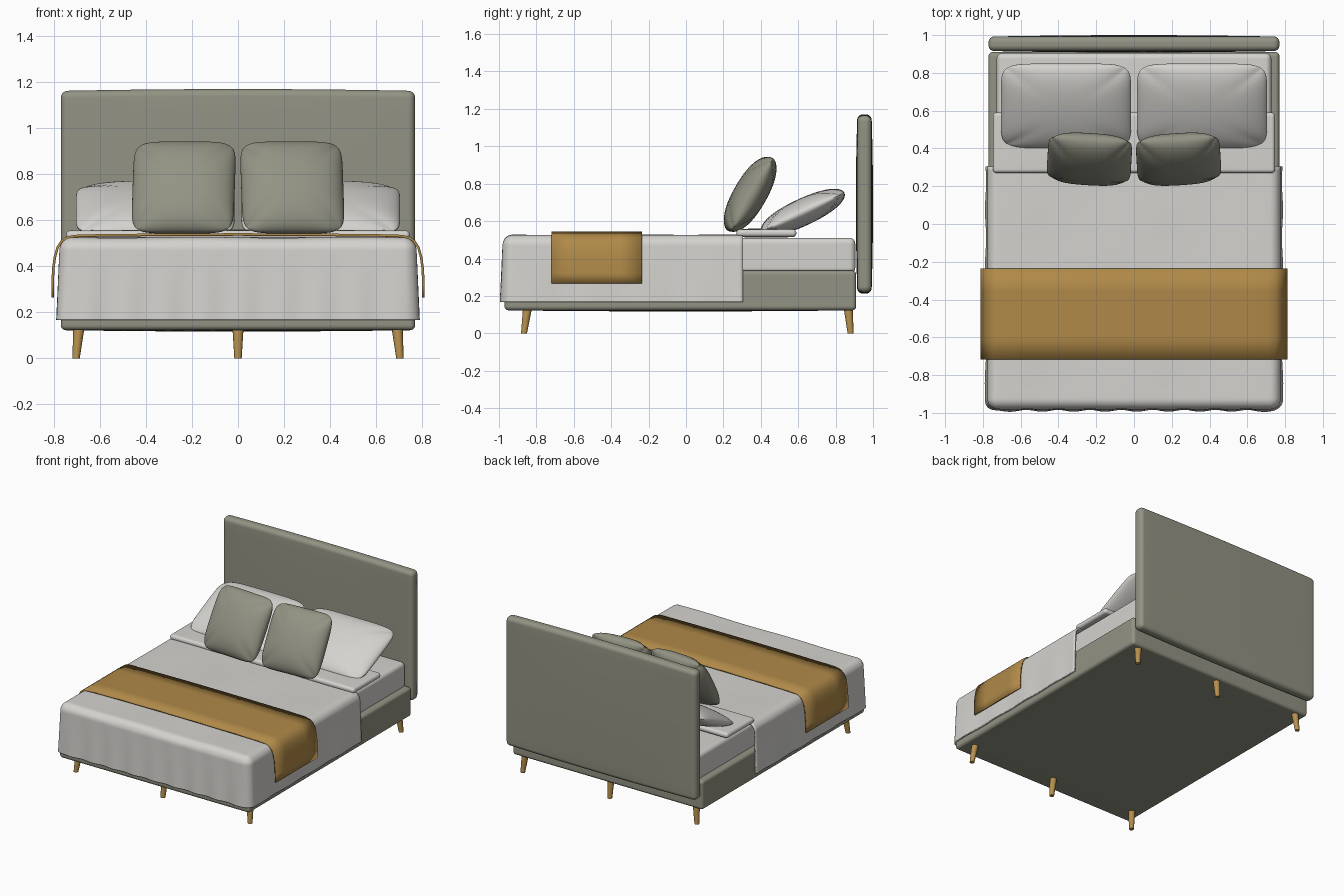
import bpy, bmesh, math
from mathutils import Matrix, Vector

if "Cube" in bpy.data.objects:
    bpy.data.objects.remove(bpy.data.objects["Cube"])


def material(name, col):
    m = bpy.data.materials.new(name)
    m.diffuse_color = (*col, 1)
    m.use_nodes = True
    m.node_tree.nodes["Principled BSDF"].inputs["Base Color"].default_value = m.diffuse_color
    return m


SAGE = material("sage upholstery", (0.29, 0.29, 0.23))
WHITE = material("white linen", (0.66, 0.65, 0.62))
MUSTARD = material("mustard throw", (0.43, 0.25, 0.065))
WOOD = material("warm wood", (0.47, 0.28, 0.075))


def finish(name, bm, mat):
    me = bpy.data.meshes.new(name)
    bm.to_mesh(me)
    bm.free()
    me.materials.append(mat)
    ob = bpy.data.objects.new(name, me)
    bpy.context.collection.objects.link(ob)
    return ob


def round_box(lo, hi, r, n=26, k=5):
    """Box with evenly rounded edges; k segments in each rounded border."""
    bm = bmesh.new()
    bmesh.ops.create_cube(bm, size=2)
    bmesh.ops.subdivide_edges(bm, edges=bm.edges[:], cuts=n - 1, use_grid_fill=True)
    tabs = []
    for a, b in zip(lo, hi):
        e = [r * (1 - math.tan(math.pi / 4 * (1 - i / k))) for i in range(k)]
        mid = [a + r + (b - a - 2 * r) * i / (n - 2 * k) for i in range(n - 2 * k + 1)]
        tabs.append([a + t for t in e] + mid + [b - t for t in reversed(e)])
    for v in bm.verts:
        p = Vector([tabs[i][round((v.co[i] + 1) / 2 * n)] for i in range(3)])
        q = Vector([min(max(p[i], lo[i] + r), hi[i] - r) for i in range(3)])
        d = p - q
        v.co = q + d.normalized() * r if d.length > 1e-7 else q
    bmesh.ops.remove_doubles(bm, verts=bm.verts, dist=1e-5)
    return bm


def bulge(bm, lo, hi, amt, axes):
    """Puff the chosen axes outward toward the middle of each face."""
    c = [(a + b) / 2 for a, b in zip(lo, hi)]
    h = [(b - a) / 2 for a, b in zip(lo, hi)]
    for v in bm.verts:
        s = [(v.co[i] - c[i]) / h[i] for i in range(3)]
        for i in axes:
            f = 1
            for j in range(3):
                if j != i:
                    f *= max(0, 1 - s[j] ** 2) if h[j] > 0.1 else 1
            v.co[i] += amt * s[i] * f


def puffed(name, lo, hi, r, mat, amt=0, axes=()):
    bm = round_box(lo, hi, r)
    bulge(bm, lo, hi, amt, axes)
    return finish(name, bm, mat)


def pillow(name, size, thick, loc, tilt, yaw, mat, n=28, p=7):
    bm = bmesh.new()
    s = [math.sin(math.pi * (i / n - 0.5)) for i in range(n + 1)]
    for side in (1, -1):
        rows = []
        for v in s:
            row = []
            for u in s:
                m = max(abs(u), abs(v))
                q = (abs(u) ** p + abs(v) ** p) ** (1 / p)
                f = m / q if q > 1e-6 else 1
                z = math.sqrt(max(0, (1 - abs(u) ** 2.5) * (1 - abs(v) ** 2.3)))
                row.append(bm.verts.new((u * f * size[0] / 2, v * f * size[1] / 2,
                                         side * z * thick / 2)))
            rows.append(row)
        for j in range(n):
            for i in range(n):
                q = [rows[j][i], rows[j][i + 1], rows[j + 1][i + 1], rows[j + 1][i]]
                bm.faces.new(q if side > 0 else q[::-1])
    bmesh.ops.remove_doubles(bm, verts=bm.verts, dist=1e-5)
    bm.transform(Matrix.Translation(loc) @ Matrix.Rotation(math.radians(yaw), 4, 'Z')
                 @ Matrix.Rotation(math.radians(tilt), 4, 'X'))
    return finish(name, bm, mat)


# Upholstered frame and mattress
puffed("headboard", (-0.77, 0.916, 0.22), (0.77, 0.992, 1.163), 0.03, SAGE, 0.008, (1, 2))
puffed("bed_base", (-0.77, -0.97, 0.123), (0.77, 0.91, 0.335), 0.022, SAGE, 0.006, (2,))
puffed("mattress", (-0.727, -0.95, 0.32), (0.727, 0.905, 0.51), 0.03, WHITE)

# Duvet: open shell draped over front and sides, wavy toward the hem
R = 0.055
bm = round_box((-0.775, -0.98, 0.168 - R), (0.775, 0.305 + R, 0.526), R, n=70)
dead = [f for f in bm.faces if f.calc_center_median().z < 0.167
        or f.calc_center_median().y > 0.306]
bmesh.ops.delete(bm, geom=dead, context='FACES')
for v in bm.verts:
    x, y, z = v.co
    w = min(max((0.5 - z) / 0.33, 0), 1)
    corner = max(0, (abs(x) - 0.6) / 0.175) * max(0, (-y - 0.8) / 0.18)
    v.co.x += x / 0.775 * w * (0.011 + 0.003 * math.sin(y * 21) + 0.006 * corner)
    if y < -0.9:
        v.co.y -= w * (0.009 + 0.005 * math.sin(x * 38 + 1) + 0.003 * corner)
    v.co.z += 0.002 * math.sin(x * 9) * math.sin(y * 8) if z > 0.5 else 0
duvet = finish("duvet", bm, WHITE)
mod = duvet.modifiers.new("thickness", 'SOLIDIFY')
mod.thickness, mod.offset = 0.012, -1

# Folded-back sheet under the cushions
puffed("folded_sheet", (-0.747, 0.27, 0.516), (0.747, 0.59, 0.556), 0.019, WHITE, 0.005, (2,))

# Throw blanket: a strip bent over both sides
half = [(0.806, 0.266), (0.806, 0.32), (0.803, 0.39), (0.796, 0.44), (0.785, 0.48),
        (0.768, 0.508), (0.745, 0.524), (0.71, 0.532), (0.6, 0.535), (0.3, 0.538), (0, 0.539)]
path = [(-x, z) for x, z in half] + half[-2::-1]
bm = bmesh.new()
rings = [[bm.verts.new((x, y, z)) for y in (-0.718, -0.6, -0.355, -0.236)] for x, z in path]
for a, b in zip(rings, rings[1:]):
    for i in range(3):
        bm.faces.new((a[i], b[i], b[i + 1], a[i + 1]))
throw = finish("throw_blanket", bm, MUSTARD)
mod = throw.modifiers.new("thickness", 'SOLIDIFY')
mod.thickness, mod.offset = 0.011, 0

# Pillows and cushions
for side, label in ((-1, "left"), (1, "right")):
    pillow(label + "_pillow", (0.69, 0.49), 0.145, (side * 0.36, 0.625, 0.648), 25, 0, WHITE)
    pillow(label + "_cushion", (0.445, 0.45), 0.175, (side * 0.236, 0.343, 0.743), 60,
           side * 3.5, SAGE)

# Six tapered legs, splayed outward
for row, yb, yt in (("front", -0.866, -0.848), ("rear", 0.88, 0.868)):
    for label, s in (("left", -1), ("middle", 0), ("right", 1)):
        bm = bmesh.new()
        bmesh.ops.create_cone(bm, cap_ends=True, segments=20, radius1=0.016,
                              radius2=0.024, depth=0.13)
        for v in bm.verts:
            top = v.co.z > 0
            v.co += Vector((s * (0.692 if top else 0.704), yt if top else yb, 0.065))
        finish(f"{row}_{label}_leg", bm, WOOD)

# Smooth shading with sharp edges kept
bpy.ops.object.select_all(action='SELECT')
bpy.context.view_layer.objects.active = duvet
bpy.ops.object.shade_smooth_by_angle(angle=math.radians(40))
